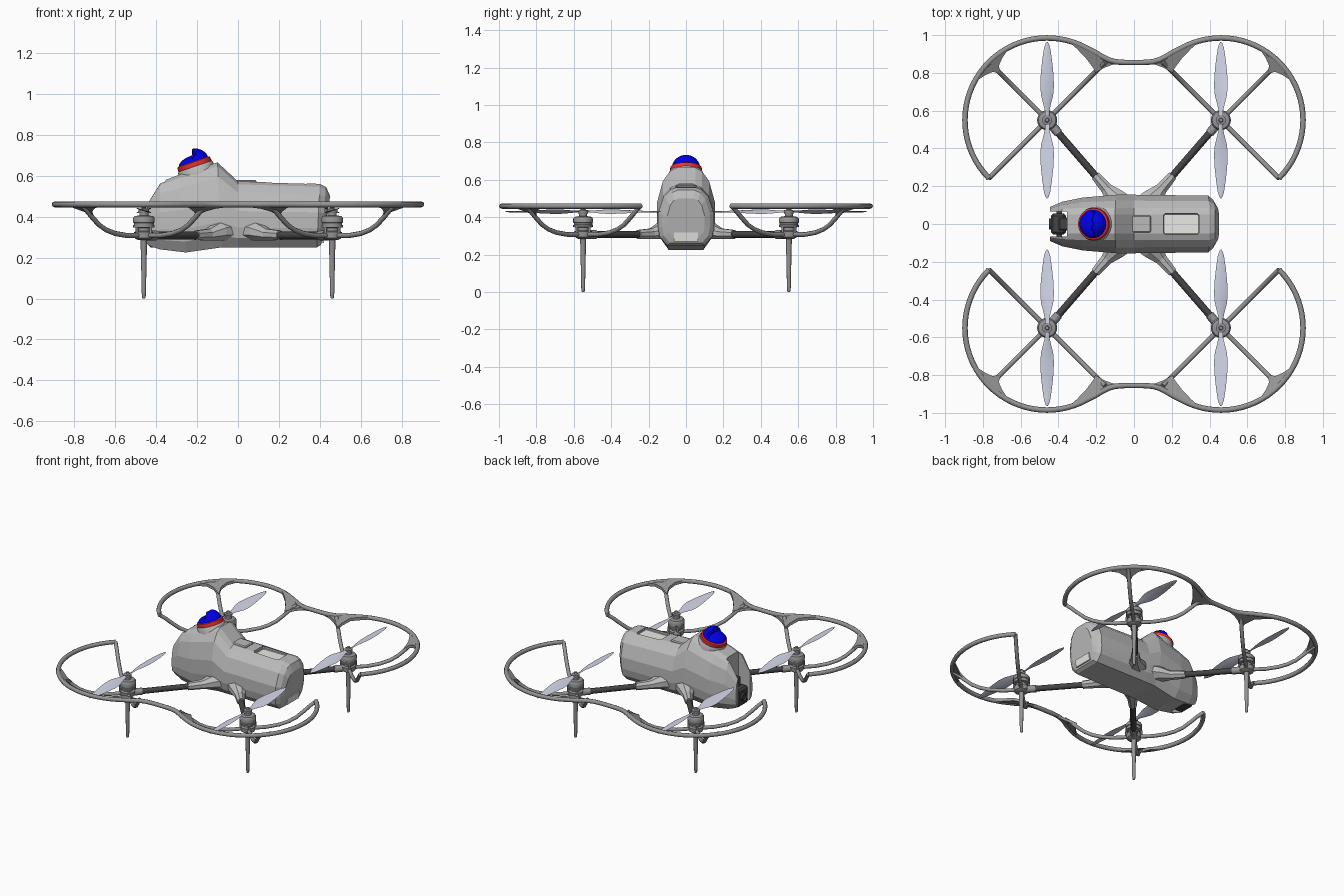
import bpy, bmesh
from math import sin, cos, pi, radians
from mathutils import Vector, Matrix

if "Cube" in bpy.data.objects:
    bpy.data.objects.remove(bpy.data.objects["Cube"])


def mat(name, r, g, b):
    m = bpy.data.materials.new(name)
    m.diffuse_color = (r, g, b, 1)
    m.use_nodes = True
    m.node_tree.nodes["Principled BSDF"].inputs["Base Color"].default_value = m.diffuse_color
    return m


GREY, FRAME, BLACK = mat("body_grey", .5, .5, .5), mat("frame_grey", .3, .3, .3), mat("black", .06, .06, .06)
BLADE, BLUE, RED, LIGHT = (mat("blade", .66, .69, .82), mat("blue", 0, 0, .85),
                           mat("red", .85, .03, .03), mat("panel", .82, .82, .78))


def add(name, data):
    o = bpy.data.objects.new(name, data)
    bpy.context.collection.objects.link(o)
    return o


def finish(name, bm, m, smooth=False, M=None):
    if M:
        bmesh.ops.transform(bm, matrix=M, verts=bm.verts)
    bmesh.ops.recalc_face_normals(bm, faces=bm.faces)
    me = bpy.data.meshes.new(name)
    bm.to_mesh(me)
    bm.free()
    me.materials.append(m)
    o = add(name, me)
    if smooth:
        bpy.ops.object.select_all(action='DESELECT')
        o.select_set(True)
        bpy.context.view_layer.objects.active = o
        bpy.ops.object.shade_smooth_by_angle(angle=radians(35))
    return o


def evaluated_mesh(o):
    bpy.context.view_layer.update()
    dg = bpy.context.evaluated_depsgraph_get()
    return bpy.data.meshes.new_from_object(o.evaluated_get(dg))


def loft(rings):
    bm = bmesh.new()
    vs = [[bm.verts.new(p) for p in r] for r in rings]
    n = len(vs[0])
    for a, b in zip(vs, vs[1:]):
        for i in range(n):
            j = (i + 1) % n
            bm.faces.new((a[i], a[j], b[j], b[i]))
    bm.faces.new(vs[0])
    bm.faces.new(vs[-1])
    return bm


def lathe(name, prof, m, M=None, n=24):
    rings = [[(r * cos(2 * pi * i / n), r * sin(2 * pi * i / n), z) for i in range(n)] for r, z in prof]
    return finish(name, loft(rings), m, True, M)


def box(name, x0, x1, y0, y1, z0, z1, m, bevel=0, M=None):
    bm = bmesh.new()
    bmesh.ops.create_cube(bm, size=1)
    for v in bm.verts:
        v.co = ((x0 + x1) / 2 + v.co.x * (x1 - x0), (y0 + y1) / 2 + v.co.y * (y1 - y0),
                (z0 + z1) / 2 + v.co.z * (z1 - z0))
    if bevel:
        bmesh.ops.bevel(bm, geom=bm.edges[:], offset=bevel, segments=1, affect='EDGES')
    return finish(name, bm, m, M=M)


def tube(name, pts, rad, m):
    """Round curve, kept as a live curve object."""
    cu = bpy.data.curves.new(name, 'CURVE')
    cu.dimensions = '3D'
    cu.bevel_depth, cu.bevel_resolution, cu.use_fill_caps = rad, 2, True
    sp = cu.splines.new('POLY')
    sp.points.add(len(pts) - 1)
    for q, p in zip(sp.points, pts):
        q.co = (*p, 1)
    sp.use_smooth = True
    cu.materials.append(m)
    tmp = add(name + "_path", cu)
    me = evaluated_mesh(tmp)
    bpy.data.objects.remove(tmp)
    return add(name, me)


def plate(name, pts, t, m):
    return finish(name, loft([[(x, y, z - t) for x, y, z in pts], [(x, y, z + t) for x, y, z in pts]]), m)


# Faceted body hull: x at bottom, x at top, bottom z, top z, half width, top half width
stations = [(-.445, -.445, .26, .465, .09, .07), (-.38, -.38, .24, .57, .118, .08),
            (-.255, -.285, .225, .605, .14, .085), (-.08, -.1, .25, .665, .155, .085),
            (.0, .0, .25, .572, .155, .085), (.385, .40, .25, .56, .15, .085),
            (.405, .43, .262, .545, .128, .075), (.415, .45, .29, .50, .10, .065)]
rings = []
for xb, xt, zb, zt, w, wt in stations:
    h = zt - zb
    half = [(.66 * w, 0), (.93 * w, .14), (w, .30), (w, .55), (.55 * w + .45 * wt, .83), (wt, .955), (.6 * wt, 1)]
    ring = half + [(-y, t) for y, t in reversed(half)]
    rings.append([(xb + (xt - xb) * t, y, zb + h * t) for y, t in ring])
body = finish("body", loft(rings), GREY)

# Nose slot and top hatch recess
for cut in (box("nose_cutter", -.6, -.355, -.065, .065, .1, .8, GREY),
            box("hatch_cutter", .155, .345, -.055, .055, .54, .7, GREY, .01)):
    mod = body.modifiers.new("cut", 'BOOLEAN')
    mod.object, mod.solver = cut, 'EXACT'
    me = evaluated_mesh(body)
    body.modifiers.clear()
    body.data = me
    bpy.data.objects.remove(cut)
box("hatch_panel", .158, .342, -.052, .052, .53, .546, LIGHT)
box("hatch_latch", -.02, .09, -.045, .045, .56, .58, GREY, .006)
box("rear_panel", -.006, .006, -.065, .065, -.024, .024, LIGHT,
    M=Matrix.Translation((.417, 0, .296)) @ Matrix.Rotation(radians(9), 4, 'Y'))

# Nose camera
box("camera_block", -.44, -.36, -.055, .055, .25, .37, BLACK, .012)
box("camera_mount", -.40, -.345, -.035, .035, .30, .43, BLACK, .008)
box("camera_hinge", -.41, -.38, -.068, .068, .30, .33, BLACK)
lathe("camera_lens", [(.03, 0), (.03, .014), (.022, .014), (.018, .006)], BLACK,
      Matrix.Translation((-.437, 0, .31)) @ Matrix.Rotation(-pi / 2, 4, 'Y'))

# Tilted sensor dome: collar, red ring, dented blue cap
T = Matrix.Translation((-.205, 0, .632)) @ Matrix.Rotation(radians(-19), 4, 'Y')
lathe("dome_collar", [(.092, -.03), (.09, .008), (.086, .014)], GREY, T, 32)
lathe("dome_ring", [(.084, .01), (.086, .016), (.084, .036), (.076, .04)], RED, T, 32)
bm = bmesh.new()
bmesh.ops.create_uvsphere(bm, u_segments=32, v_segments=20, radius=.075)
bmesh.ops.bisect_plane(bm, geom=bm.verts[:] + bm.edges[:] + bm.faces[:], plane_co=(0, 0, 0),
                       plane_no=(0, 0, -1), clear_outer=True)
for v in bm.verts:
    v.co.z *= .88 if v.co.x > .012 else .45
    v.co.z += .036
finish("dome_cap", bm, BLUE, True, T)

# Corner units
MX, MY, R, ZR = .46, .55, .435, .46
spoke = [(.03, .308), (.12, .308), (.20, .318), (.26, .335), (.31, .36), (.36, .40), (.40, .435), (.435, ZR)]


def pol(r, deg, z, sx=1, sy=1):
    a = radians(deg)
    return (sx * (MX + r * cos(a)), sy * (MY + r * sin(a)), z)


for sx, sy in ((1, 1), (1, -1), (-1, 1), (-1, -1)):
    side = ("front" if sy < 0 else "back") + ("_right" if sx > 0 else "_left")
    at = Matrix.Translation((sx * MX, sy * MY, 0))
    # Arm tube and body socket
    perp = Vector((-sy * .30, sx * .26, 0)).normalized()
    tube("arm_" + side, [(sx * .12, sy * .158, .308), (sx * .43, sy * .516, .308)], .019, BLACK)
    tube("arm_clamp_" + side, [(sx * .40, sy * .481, .308), (sx * .45, sy * .539, .308)], .024, FRAME)
    sock = []
    for px, py, wid, lo, hi in ((.03, .054, .085, .275, .40), (.10, .135, .062, .28, .375),
                                (.145, .187, .034, .282, .342), (.205, .256, .026, .283, .334)):
        c = Vector((sx * px, sy * py, (lo + hi) / 2))
        sock.append([c + perp * wid * cos(pi * (i + .5) / 4) + Vector((0, 0, (hi - lo) / 2 * sin(pi * (i + .5) / 4)))
                     for i in range(8)])
    finish("arm_socket_" + side, loft(sock), GREY)
    # Motor with ridged bell, and landing leg
    lathe("motor_" + side, [(.028, .285), (.045, .295), (.047, .325), (.034, .33), (.034, .345), (.053, .348),
                            (.053, .358), (.049, .36), (.049, .37), (.053, .372), (.053, .392), (.046, .402),
                            (.022, .406), (.022, .42)], FRAME, at)
    lathe("propeller_hub_" + side, [(.024, .418), (.026, .424), (.026, .438), (.012, .441), (.009, .452)], FRAME, at)
    for k in range(4):
        a = pi / 4 + k * pi / 2
        c, s = sx * MX + .047 * cos(a), sy * MY + .047 * sin(a)
        tube("motor_strut_%s_%d" % (side, k), [(c, s, .30), (c, s, .35)], .007, FRAME)
    lathe("landing_leg_" + side, [(.022, .31), (.016, .28), (.013, .16), (.0105, .03), (.009, .006), (.006, 0)],
          FRAME, at, 12)
    # Propeller: two pitched blades
    for k in (0, 1):
        rows = []
        for r, w, tw in ((.012, .012, 20), (.05, .013, 24), (.085, .022, 24), (.13, .034, 21), (.18, .038, 17),
                         (.25, .034, 13), (.32, .026, 10), (.385, .016, 8), (.408, .007, 7), (.414, .002, 7)):
            a = radians(tw) * sx * sy
            rows.append([(u * w * cos(a), r, .43 + u * w * sin(a) + e * .0025)
                         for u, e in ((-1, 0), (-.4, 1), (.5, 1), (1, 0), (.5, -1), (-.4, -1))])
        finish("propeller_blade_%s_%d" % (side, k), loft(rows), BLADE, True, at @ Matrix.Rotation(pi * k, 4, 'Z'))
    # Guard spokes
    for n, ang in (("rim", 45), ("neck", 135), ("end", -45)):
        tube("guard_spoke_%s_%s" % (n, side), [pol(r, ang, z, sx, sy) for r, z in spoke], .0125, FRAME)
    # Guard webs at the spoke junctions
    web = [pol(R, a, ZR, sx, sy) for a in (27, 33, 39, 45, 51, 57, 63)]
    web += [pol(r, a, z, sx, sy) for r, a, z in ((.405, 54, .452), (.385, 48.5, .432), (.35, 45, .40),
                                                 (.385, 41.5, .432), (.405, 36, .452))]
    plate("guard_web_rim_" + side, web, .010, FRAME)
    neck = [(.347, .97), (.29, .951), (.24, .927), (.17, .886), (.11, .862), (.05, .855), (.11, .845),
            (.155, .828), (.205, .80), (.215, .825), (.25, .872), (.30, .925)]
    plate("guard_web_neck_" + side, [(sx * x, sy * y, ZR - max(0, .86 - y) * .75) for x, y in neck], .010, FRAME)

# Continuous guard rail along each long side
half = [pol(R, a, ZR) for a in range(-45, 121, 5)]
half += [(.205, .908, ZR), (.17, .887, ZR), (.135, .869, ZR), (.10, .859, ZR), (.05, .855, ZR)]
path = half + [(-x, y, z) for x, y, z in reversed(half)]
for sy, n in ((1, "back"), (-1, "front")):
    tube("guard_rail_" + n, [(x, sy * y, z) for x, y, z in path], .0145, FRAME)
